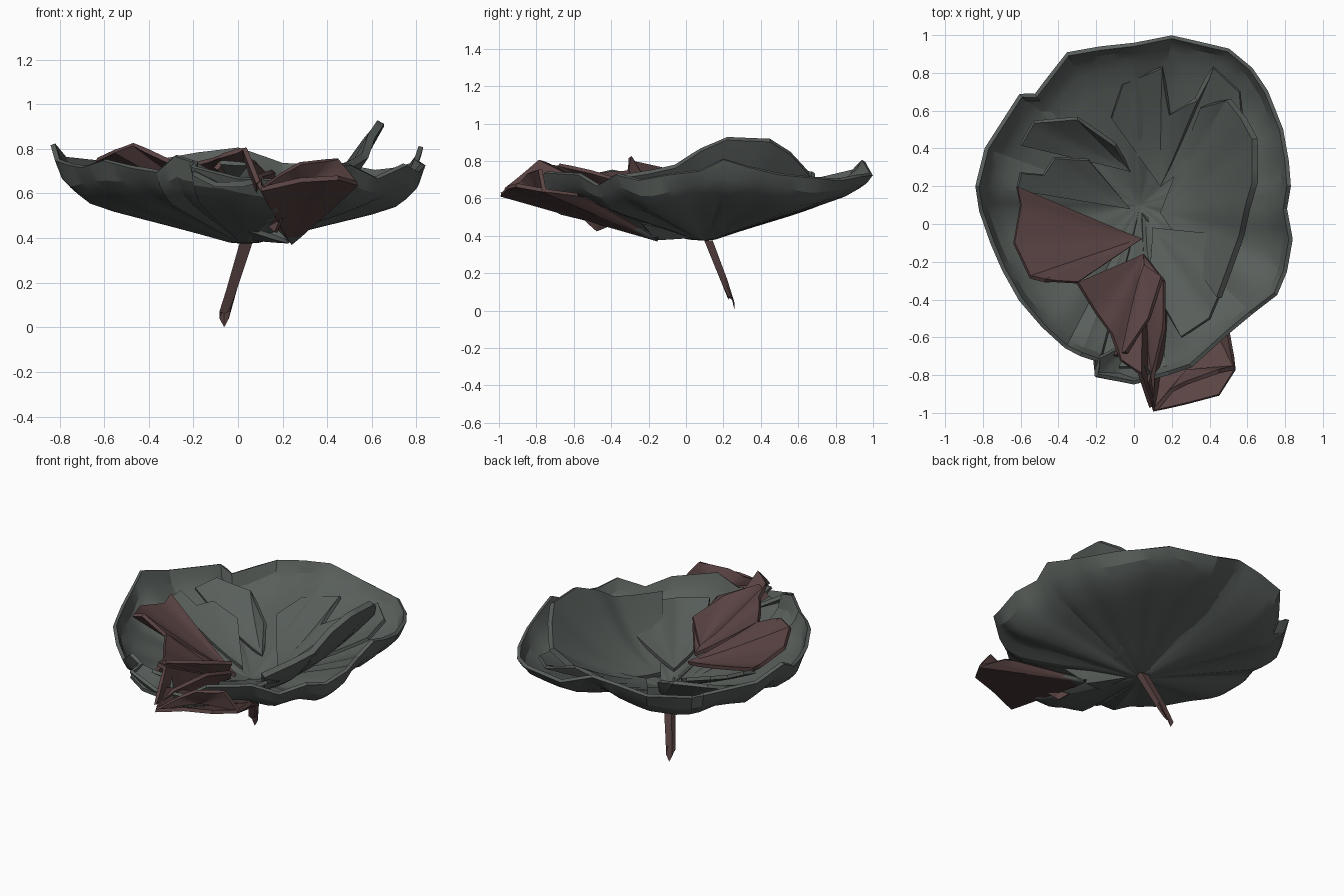
import bpy, math
from mathutils import Vector

if "Cube" in bpy.data.objects:
    bpy.data.objects.remove(bpy.data.objects["Cube"])

def material(name, rgb):
    m = bpy.data.materials.new(name)
    m.diffuse_color = (*rgb, 1)
    m.use_nodes = True
    m.node_tree.nodes["Principled BSDF"].inputs["Base Color"].default_value = m.diffuse_color
    return m

GREEN = material("grey green leaf", (0.098, 0.113, 0.104))
RED = material("dull red leaf", (0.106, 0.058, 0.058))

def make(name, verts, faces, mats, thick=0.0, rule=None, angle=32):
    me = bpy.data.meshes.new(name)
    me.from_pydata(verts, [], faces)
    for m in mats:
        me.materials.append(m)
    if rule:
        for p in me.polygons:
            p.material_index = rule(p.center)
    ob = bpy.data.objects.new(name, me)
    bpy.context.collection.objects.link(ob)
    bpy.ops.object.select_all(action='DESELECT')
    ob.select_set(True)
    bpy.context.view_layer.objects.active = ob
    if thick:
        s = ob.modifiers.new("thickness", 'SOLIDIFY')
        s.thickness, s.offset = thick, 0
        bpy.ops.object.modifier_apply(modifier="thickness")
    bpy.ops.object.shade_smooth_by_angle(angle=math.radians(angle))
    return ob

def resample(pts, n, closed=False):
    pts = [Vector(p) for p in pts]
    ends = pts[1:] + ([pts[0]] if closed else [])
    out = [a.lerp(b, k / n) for a, b in zip(pts, ends) for k in range(n)]
    return out if closed else out + [pts[-1]]

def fan(name, apex, edge, mats, power=1.3, rings=6, n=3, thick=0.022, rule=None, crease=0.0):
    """Leaf sheet spreading from a point to an edge line, curving upwards."""
    apex = Vector(apex)
    edge = resample(edge, n)
    m = len(edge)
    verts = [apex]
    for r in range(1, rings + 1):
        t = r / rings
        for j, e in enumerate(edge):
            v = apex.lerp(e, t)
            v.z = apex.z + (e.z - apex.z) * t ** power
            v.z += crease * t * (1 - t) * 4 * (1 if (j // n) % 2 else -1)
            verts.append(v)
    faces = [(0, j + 1, j + 2) for j in range(m - 1)]
    for r in range(rings - 1):
        a = 1 + r * m
        faces += [(a + j, a + m + j, a + m + j + 1, a + j + 1) for j in range(m - 1)]
    return make(name, verts, faces, mats, thick, rule)

# Main dish leaf: rim outline, then rings following an upturned profile
rim = [(.2, .99, .73), (.5, .92, .72), (.62, .82, .70), (.70, .70, .71), (.78, .5, .73),
       (.81, .33, .77), (.82, .2, .81), (.80, .08, .75), (.83, -.08, .73), (.80, -.25, .70),
       (.75, -.37, .73), (.62, -.47, .67), (.5, -.57, .73), (.3, -.75, .74), (.18, -.79, .66),
       (0, -.84, .67), (-.2, -.80, .72), (-.19, -.72, .74), (-.28, -.69, .77), (-.36, -.65, .70),
       (-.48, -.54, .72), (-.6, -.4, .75), (-.69, -.24, .72), (-.75, -.1, .73), (-.81, .07, .75),
       (-.83, .2, .82), (-.78, .4, .76), (-.6, .68, .74), (-.52, .68, .70), (-.35, .9, .75),
       (-.18, .93, .78), (0, .95, .80)]
hub = Vector((.03, .10, .385))
profile = [(.08, .02), (.25, .14), (.42, .255), (.58, .36), (.73, .46),
           (.86, .57), (.92, .68), (.965, .79), (1, 1)]
edge = resample(rim, 3, True)
n = len(edge)
verts = [hub]
for t, f in profile:
    for j, e in enumerate(edge):
        v = hub.lerp(e, t)
        back = max(0, min(1, (e.y - .55) / .4)) * max(0, min(1, (e.x + .35) / .3))
        g = f + (t - f) * .45 * back                # straighter slope at the back
        v.z = hub.z + (e.z - hub.z) * g
        if t < 1:                                   # sharp radial pleats
            a = math.atan2(v.y - hub.y, v.x - hub.x)
            wave = abs((a * 12 / math.pi + .3) % 2 - 1) - .5
            v.z += t * (1 - .5 * back) * (.035 * wave + .010 * math.sin(5 * a))
        verts.append(v)
faces = [(0, 1 + (j + 1) % n, 1 + j) for j in range(n)]
for r in range(len(profile) - 1):
    a = 1 + r * n
    faces += [(a + j, a + (j + 1) % n, a + n + (j + 1) % n, a + n + j) for j in range(n)]
make("dish_leaf", verts, faces, [GREEN], .022, angle=22)

# Folded green sheets lying inside the dish
fan("raised_flap", (.14, .06, .43),
    [(.45, -.39, .71), (.52, -.2, .74), (.57, -.06, .77), (.60, .08, .86), (.64, .22, .92),
     (.64, .45, .91), (.58, .56, .84), (.5, .66, .73), (.36, .62, .62)], [GREEN], 2.0, 7, 3, .035)
fan("left_fold", (-.02, .28, .45),
    [(-.60, .42, .68), (-.53, .54, .72), (-.3, .56, .69), (-.1, .42, .59)], [GREEN], 1.4)
fan("left_lower_fold", (-.02, .08, .45),
    [(-.62, .18, .70), (-.6, .27, .72), (-.48, .26, .66), (-.42, .35, .67), (-.24, .34, .61)],
    [GREEN], 1.3)
fan("back_fold", (.14, .2, .45),
    [(-.12, .56, .58), (-.06, .74, .64), (.15, .83, .67), (.19, .58, .59), (.33, .66, .66),
     (.42, .83, .70), (.56, .7, .68), (.58, .5, .64)], [GREEN], 1.4)
fan("front_inner_fold", (.1, -.02, .44),
    [(.08, -.3, .53), (.25, -.6, .64), (.4, -.5, .64), (.46, -.36, .66), (.42, -.2, .60),
     (.4, -.05, .57)], [GREEN], 1.2)

# Red folded sheets inside the dish
fan("red_left_sheet", (.04, -.08, .48),
    [(-.62, .2, .72), (-.60, .1, .70), (-.635, -.1, .75), (-.55, -.28, .79), (-.47, -.30, .82),
     (-.3, -.31, .74)], [RED], 1.1)
fan("red_front_sheet", (.05, -.16, .50),
    [(-.3, -.31, .74), (-.2, -.47, .73), (-.12, -.58, .75), (-.07, -.72, .77), (.03, -.79, .80),
     (.09, -.97, .65), (.1, -.8, .68), (.16, -.55, .70), (.16, -.3, .62)], [RED], 1.1)
fan("red_ridge", (.06, -.22, .53),
    [(-.1, -.70, .71), (-.04, -.68, .78), (.08, -.5, .74), (.15, -.28, .67)], [RED], .9)

# Red lobe hanging out under the front, green close to the stem
fan("red_lobe", (.24, -.15, .38),
    [(.03, -.66, .60), (.07, -.84, .70), (.105, -.99, .62), (.28, -.95, .66), (.45, -.905, .67),
     (.535, -.77, .645), (.5, -.58, .62), (.38, -.45, .55)], [RED, GREEN], 1.0, 8,
    rule=lambda c: 1 if c.y > -.26 else 0)
fan("red_lobe_lip", (.28, -.78, .64),
    [(.11, -.985, .63), (.2, -.88, .69), (.28, -.84, .735), (.45, -.78, .755), (.535, -.76, .65)],
    [RED], 1.2, 4)
fan("lobe_root", (.04, .06, .40),
    [(.05, -.24, .44), (.22, -.17, .385), (.34, -.24, .47)], [GREEN], 1.0)

# Turned-over green lip on the front rim
fan("front_rim_fold", (-.02, -.62, .64),
    [(-.21, -.72, .74), (-.2, -.81, .69), (-.1, -.83, .64), (.02, -.845, .64), (.1, -.82, .66),
     (.05, -.76, .73), (-.08, -.76, .74)], [GREEN], 1.0, 4)

# Small torn point under the lobe
fan("under_spike", (.17, -.48, .425), [(.14, -.42, .45), (.19, -.48, .48), (.2, -.56, .50)],
    [RED], 1, 2, thick=.012)

# Grooved stem with a split end
top, low = Vector((.035, .12, .375)), Vector((-.062, .243, .06))
sides = 8
verts, faces = [], []
for r in range(4):
    c = top.lerp(low, r / 3)
    for k in range(sides):
        a = 2 * math.pi * k / sides
        rad = (.040 if k % 2 else .028) * (1 - .08 * r)
        drop = (.02, -.02, -.06, -.02, .0, .01, .0, .01)[k] if r == 3 else 0
        verts.append(c + Vector((math.cos(a) * rad, math.sin(a) * rad * .8, drop)))
for r in range(3):
    for k in range(sides):
        a, b = r * sides + k, r * sides + (k + 1) % sides
        faces.append((a, a + sides, b + sides, b))
verts.append(low + Vector((0, 0, .03)))
faces += [(3 * sides + k, 4 * sides, 3 * sides + (k + 1) % sides) for k in range(sides)]
faces.append(tuple(range(sides)))
make("stem", verts, faces, [RED], angle=30)
